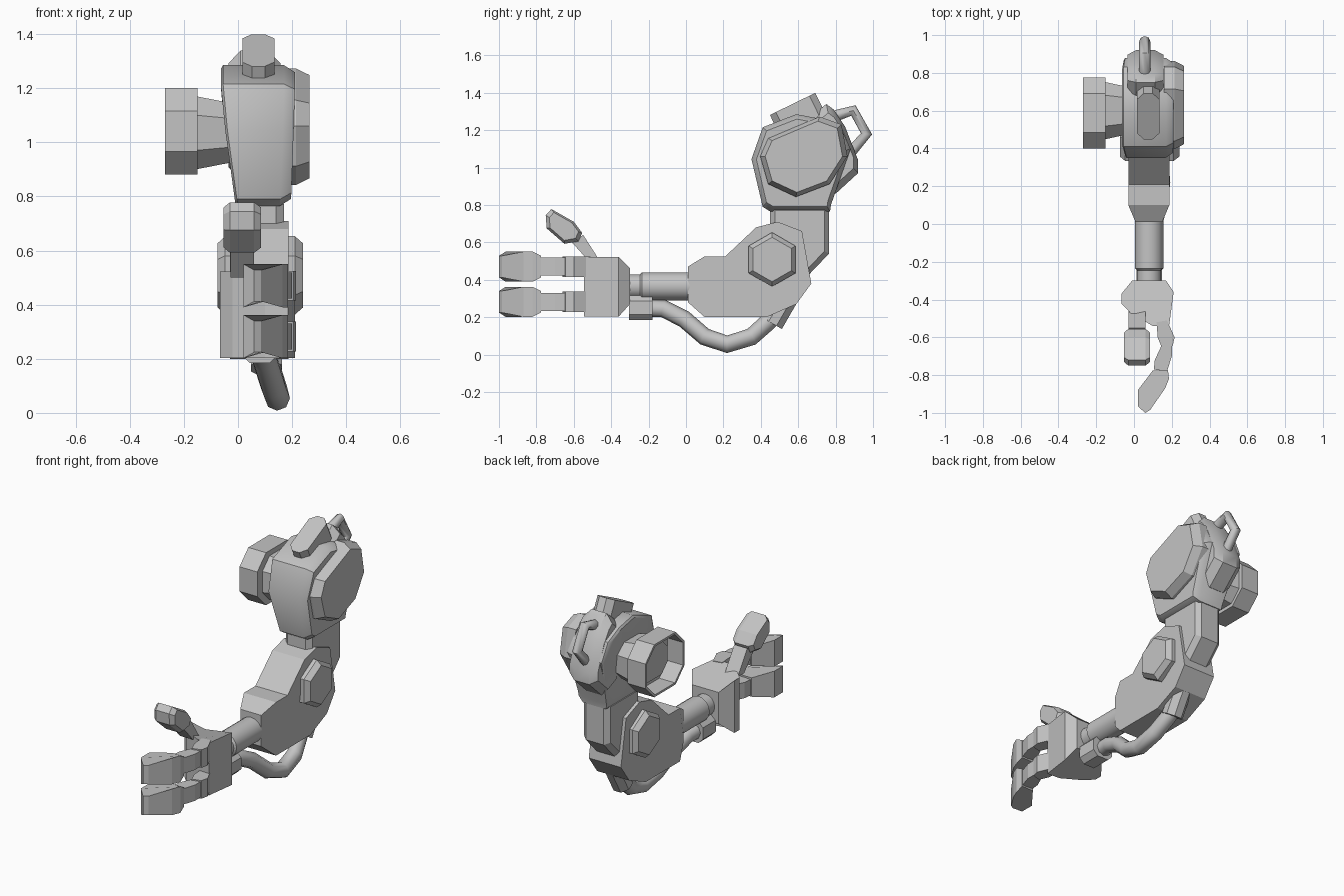
import bpy, bmesh, math
from mathutils import Vector, Matrix

cube = bpy.data.objects.get("Cube")
if cube:
    bpy.data.objects.remove(cube, do_unlink=True)

GREY = (0.55, 0.55, 0.55, 1.0)
metal = bpy.data.materials.new("plain_grey")
metal.use_nodes = True
metal.diffuse_color = GREY
metal.node_tree.nodes["Principled BSDF"].inputs["Base Color"].default_value = GREY


def finish(obj, smooth):
    """Assign the material and shade; angle in degrees keeps edges sharp."""
    obj.data.materials.clear()
    obj.data.materials.append(metal)
    bpy.ops.object.select_all(action='DESELECT')
    obj.select_set(True)
    bpy.context.view_layer.objects.active = obj
    if smooth:
        bpy.ops.object.shade_smooth_by_angle(angle=math.radians(smooth))


def loft(name, profile, layers, axis='x', smooth=0, tweak=None, matrix=None):
    """Stack scaled copies of a 2D profile along an axis: layers = (position, scale)."""
    cu = (min(p[0] for p in profile) + max(p[0] for p in profile)) / 2
    cv = (min(p[1] for p in profile) + max(p[1] for p in profile)) / 2
    place = {'x': lambda u, v, t: (t, u, v),
             'y': lambda u, v, t: (u, t, v),
             'z': lambda u, v, t: (u, v, t)}[axis]
    bm = bmesh.new()
    rings = [[bm.verts.new(place(cu + (u - cu) * s, cv + (v - cv) * s, t))
              for u, v in profile] for t, s in layers]
    n = len(profile)
    for a, b in zip(rings, rings[1:]):
        for i in range(n):
            j = (i + 1) % n
            bm.faces.new((a[i], a[j], b[j], b[i]))
    bm.faces.new(rings[0])
    bm.faces.new(rings[-1])
    if tweak:
        for v in bm.verts:
            tweak(v.co)
    if matrix:
        bm.transform(matrix)
    bmesh.ops.recalc_face_normals(bm, faces=bm.faces)
    mesh = bpy.data.meshes.new(name)
    bm.to_mesh(mesh)
    bm.free()
    obj = bpy.data.objects.new(name, mesh)
    bpy.context.collection.objects.link(obj)
    finish(obj, smooth)
    return obj


def octagon(cu, cv, hu, hv, cut):
    quarter = [(hu, hv - cut), (hu - cut, hv)]
    pts = quarter + [(-u, v) for u, v in reversed(quarter)]
    pts += [(-u, -v) for u, v in pts]
    return [(cu + u, cv + v) for u, v in pts]


def ring(cu, cv, r, sides, turn=0.0):
    return [(cu + r * math.cos(turn + math.tau * i / sides),
             cv + r * math.sin(turn + math.tau * i / sides)) for i in range(sides)]


def tube(name, points, radius):
    curve = bpy.data.curves.new(name, 'CURVE')
    curve.dimensions = '3D'
    curve.bevel_depth = radius
    curve.bevel_resolution = 2
    curve.use_fill_caps = True
    spline = curve.splines.new('POLY')
    spline.points.add(len(points) - 1)
    for p, co in zip(spline.points, points):
        p.co = (*co, 1)
    obj = bpy.data.objects.new(name, curve)
    bpy.context.collection.objects.link(obj)
    bpy.ops.object.select_all(action='DESELECT')
    obj.select_set(True)
    bpy.context.view_layer.objects.active = obj
    bpy.ops.object.convert(target='MESH')
    finish(bpy.context.view_layer.objects.active, 50)


# --- Shoulder ---
def taper_shoulder(co):
    k = min(1, max(0, (co.z - 0.76) / 0.4))
    co.x += (1 - k) * (0.055 if co.x < 0.05 else -0.015)


loft("shoulder_shell",
     [(0.35, 1.045), (0.41, 1.215), (0.59, 1.285), (0.72, 1.26), (0.83, 1.21), (0.88, 1.1),
      (0.775, 0.8), (0.77, 0.765), (0.45, 0.765), (0.41, 0.79)],
     [(-0.063, 0.95), (-0.055, 1), (0.17, 1), (0.21, 0.9)], smooth=35, tweak=taper_shoulder)

loft("shoulder_disc",
     [(0.41, 1.06), (0.45, 1.15), (0.71, 1.26), (0.82, 1.22), (0.85, 1.06),
      (0.76, 0.92), (0.59, 0.855), (0.45, 0.92)],
     [(0.16, 1.06), (0.215, 1.06), (0.265, 0.94)])

# hollow mounting cup with a hub inside
loft("shoulder_cup", octagon(0.588, 1.04, 0.188, 0.16, 0.085),
     [(-0.15, 0.8), (-0.15, 1), (-0.27, 1), (-0.27, 0.92), (-0.165, 0.92),
      (-0.165, 0.65), (-0.2, 0.65)], smooth=30)
loft("shoulder_neck", octagon(0.60, 1.035, 0.152, 0.135, 0.07),
     [(-0.155, 1), (-0.03, 0.82)], smooth=30)

# tilted plug on top
tilt = Matrix.Translation((0.075, 0.57, 1.34)) @ Matrix.Rotation(math.radians(26), 4, 'X')
loft("top_plug", octagon(0, 0, 0.059, 0.135, 0.035), [(-0.13, 1), (0, 1)], axis='z', matrix=tilt)

# back housing and its handle
loft("back_housing",
     [(0.68, 1.28), (0.75, 1.34), (0.79, 1.31), (0.85, 1.22), (0.92, 1.04), (0.92, 0.97),
      (0.80, 0.86), (0.70, 0.90)],
     [(-0.035, 0.8), (0.01, 1), (0.11, 1), (0.157, 0.8)], smooth=25)
tube("back_handle", [(0.057, 0.76, 1.25), (0.057, 0.81, 1.28), (0.057, 0.895, 1.305),
                     (0.057, 0.965, 1.18), (0.057, 0.87, 1.07)], 0.03)

# --- Upper arm ---
loft("upper_arm",
     [(0.45, 0.80), (0.765, 0.80), (0.765, 0.54), (0.66, 0.43), (0.45, 0.43)],
     [(-0.01, 0.84), (0.02, 1), (0.14, 1), (0.17, 0.84)])


# --- Forearm ---
def narrow_wrist_end(co):
    if co.y < 0.05:
        co.x = 0.08 + (co.x - 0.08) * 0.65


loft("forearm",
     [(0.01, 0.47), (0.10, 0.525), (0.21, 0.525), (0.375, 0.68), (0.49, 0.71), (0.62, 0.66),
      (0.67, 0.38), (0.59, 0.27), (0.43, 0.2), (0.10, 0.2), (0.01, 0.28)],
     [(-0.03, 1), (0.187, 1)], tweak=narrow_wrist_end)

for name, inner, outer in (("elbow_bolt_left", 0.18, 0.24), ("elbow_bolt_right", -0.02, -0.075)):
    loft(name, ring(0.46, 0.508, 0.145, 6, math.pi / 2),
         [(inner, 1), ((inner + outer) / 2, 1), (outer, 0.82)])

# --- Wrist and cable ---
loft("wrist_rod", ring(0.08, 0.365, 0.075, 16),
     [(-0.33, 0.85), (-0.245, 0.85), (-0.235, 1), (0.06, 1)], axis='y', smooth=35)
loft("wrist_clamp", octagon(0.08, 0.25, 0.068, 0.065, 0.03), [(-0.305, 1), (-0.18, 1)], axis='y')
tube("cable", [(0.07, -0.24, 0.25), (0.08, -0.12, 0.245), (0.10, -0.01, 0.19),
               (0.13, 0.10, 0.095), (0.145, 0.22, 0.055), (0.135, 0.35, 0.095),
               (0.11, 0.44, 0.175), (0.09, 0.53, 0.27)], 0.047)
axis_dir = Vector((0, 0.5, 0.87))
socket = Matrix.Translation((0.105, 0.463, 0.165)) @ axis_dir.to_track_quat('Z', 'Y').to_matrix().to_4x4()
loft("cable_socket", ring(0, 0, 0.062, 8, math.pi / 8), [(0, 1), (0.18, 1)], axis='z', matrix=socket)


# --- Hand ---
def narrow_palm_back(co):
    if co.y > -0.31:
        co.z = 0.37 + (co.z - 0.37) * 0.6


loft("palm",
     [(-0.067, -0.37), (-0.01, -0.30), (0.17, -0.30), (0.21, -0.36), (0.185, -0.545),
      (0.10, -0.54), (-0.02, -0.47), (-0.067, -0.42)],
     [(0.203, 1), (0.522, 1)], axis='z', tweak=narrow_palm_back)

# two fingers, each with two knuckle links and a curved tip
for finger, z in (("lower", 0.282), ("upper", 0.47)):
    loft(finger + "_finger_base",
         [(0.12, -0.52), (0.175, -0.51), (0.215, -0.60), (0.205, -0.645), (0.15, -0.66), (0.125, -0.60)],
         [(z - 0.055, 1), (z + 0.055, 1)], axis='z')
    loft(finger + "_finger_middle",
         [(0.145, -0.645), (0.20, -0.645), (0.20, -0.70), (0.175, -0.78), (0.105, -0.77), (0.11, -0.72)],
         [(z - 0.048, 1), (z + 0.048, 1)], axis='z')

    def thin_ends(co, z=z):
        if co.y < -0.98 or co.y > -0.79:
            co.z = z + (co.z - z) * 0.72

    loft(finger + "_finger_tip",
         [(0.18, -0.775), (0.10, -0.775), (0.02, -0.88), (0.02, -0.965), (0.06, -1.0),
          (0.085, -0.985), (0.165, -0.87), (0.185, -0.82)],
         [(z - 0.08, 1), (z + 0.08, 1)], axis='z', tweak=thin_ends)

# thumb
loft("thumb_base", [(-0.46, 0.50), (-0.55, 0.64), (-0.61, 0.60), (-0.52, 0.50)],
     [(-0.028, 1), (0.06, 1)])
loft("thumb_tip",
     [(-0.75, 0.745), (-0.72, 0.778), (-0.60, 0.71), (-0.555, 0.65), (-0.575, 0.605),
      (-0.65, 0.592), (-0.745, 0.675)],
     [(-0.053, 0.8), (-0.03, 1), (0.06, 1), (0.085, 0.8)])
